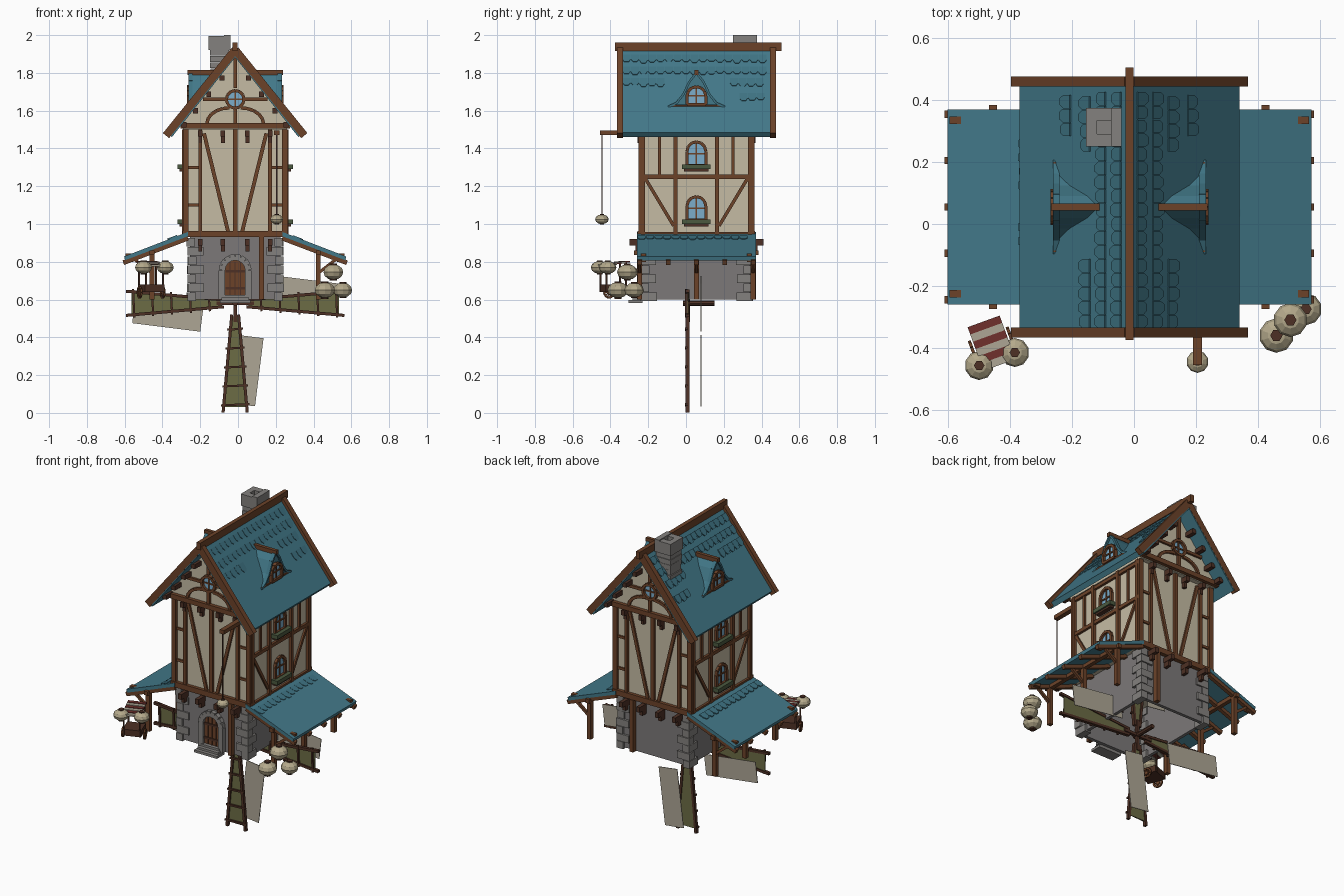
import bpy, bmesh, random
from math import sin, cos, pi, radians
from mathutils import Matrix, Vector

if "Cube" in bpy.data.objects:
    bpy.data.objects.remove(bpy.data.objects["Cube"])

random.seed(4)
C = Vector((-0.015, 0.055, 0))            # house centre; everything is built relative to it
COL = dict(wood=(.15, .055, .022), dark=(.075, .03, .018), teal=(.055, .19, .25), tile=(.048, .17, .225),
           plaster=(.56, .50, .37), stone=(.23, .22, .21), wall=(.2, .19, .19), olive=(.15, .15, .06),
           cream=(.46, .40, .26), glass=(.2, .42, .6), red=(.16, .03, .025), cloth=(.42, .38, .3), green=(.07, .1, .05))
MATS = {}
for k, c in COL.items():
    MATS[k] = bpy.data.materials.new(k)
    MATS[k].diffuse_color = (*c, 1)
parts = {}
I = Matrix()


def W(x, y, z):
    return Vector((x, y, z)) - C


def bm_of(name, mat):
    return parts.setdefault((name, mat), bmesh.new())


def box(name, mat, lo, hi, M=I):
    lo, hi = Vector(lo), Vector(hi)
    bmesh.ops.create_cube(bm_of(name, mat), size=1,
                          matrix=M @ Matrix.Translation((lo + hi) / 2) @ Matrix.Diagonal((*(hi - lo), 1)))


def prism(name, mat, pts, z0, z1, M=I):
    bm = bm_of(name, mat)
    a = [bm.verts.new(M @ Vector((u, v, z0))) for u, v in pts]
    b = [bm.verts.new(M @ Vector((u, v, z1))) for u, v in pts]
    bm.faces.new(a)
    bm.faces.new(b[::-1])
    for i in range(len(a)):
        j = (i + 1) % len(a)
        bm.faces.new((a[i], b[i], b[j], a[j]))


def bar(name, mat, p, q, w, z0, z1, M=I):
    p, q = Vector(p), Vector(q)
    d = (q - p).normalized() * w / 2
    n = Vector((-d.y, d.x))
    prism(name, mat, [p + n, p - n, q - n, q + n], z0, z1, M)


def path(name, mat, pts, w, z0, z1, M=I):
    for p, q in zip(pts, pts[1:]):
        bar(name, mat, p, q, w, z0, z1, M)


def frame(o, x, y):
    x, y = Vector(x).normalized(), Vector(y).normalized()
    return Matrix.Translation(o) @ Matrix((x, y, x.cross(y))).transposed().to_4x4()


def wall(n, dist):                          # u along the wall, v up, depth outward
    n = Vector(n)
    return frame(n * dist, Vector((0, 0, 1)).cross(n), (0, 0, 1))


def arch(w, v, h, n=6):
    return [(-w, v)] + [(-w * cos(pi * i / n), v + h - w + w * sin(pi * i / n)) for i in range(n + 1)] + [(w, v)]


def ring(r, n, cv=0, cu=0):
    return [(cu + r * cos(2 * pi * i / n), cv + r * sin(2 * pi * i / n)) for i in range(n)]


def window(M, v, w, h, sill=True):
    a = arch(w, v, h)
    prism("window_panes", "glass", a, -.01, .006, M)
    path("window_frames", "wood", a + [a[0]], .016, 0, .02, M)
    bar("window_frames", "wood", (0, v), (0, v + h), .008, 0, .012, M)
    bar("window_frames", "wood", (-w, v + h * .5), (w, v + h * .5), .008, 0, .012, M)
    if sill:
        box("window_planters", "green", (-w - .025, v - .02, 0), (w + .025, v + .005, .045), M)
        box("window_planters_base", "dark", (-w - .015, v - .032, 0), (w + .015, v - .02, .035), M)


def lantern(c, r, h):
    bmesh.ops.create_uvsphere(bm_of("lantern_balls", "cream"), u_segments=10, v_segments=6, radius=1,
                              matrix=Matrix.Translation(c) @ Matrix.Diagonal((r, r, h, 1)))
    for s in (-1, 1):
        prism("lantern_caps", "dark", ring(r * .36, 6), s * h * .85, s * h * 1.1, Matrix.Translation(c))


def tile_row(M, v, y0, y1, step=.045):      # M: x along ridge, y down the slope, z out
    y = y0
    while y < y1 - step * .5:
        a, l = step * .48, .05 + random.uniform(-.006, .006)
        prism("roof_tiles", "tile", [(y + u * a, v + t * l) for u, t in
              ((-1, 0), (1, 0), (1, .65), (.5, 1), (-.5, 1), (-1, .65))], -.004, .006, M)
        y += step


# ground floor: open stone shell with corner stones
for s in (-1, 1):
    box("stone_walls", "wall", (s * .22, -.285, .6), (s * .24, .285, .93))
    box("stone_walls", "wall", (-.22, s * .265, .6), (.22, s * .285, .93))
    for t in (-1, 1):
        for i in range(7):
            a, b = (.085, .05) if i % 2 else (.045, .085)
            e, z = random.uniform(0, .008), .592 + i * .048
            box("corner_stones", "stone", (s * (.25 + e - a), t * (.293 + e - b), z),
                (s * (.25 + e), t * (.293 + e), z + .045))

# upper storey and gable walls
box("upper_storey", "plaster", (-.265, -.29, .93), (.265, .29, 1.51))
prism("gable_walls", "plaster", [(-.275, 1.5), (.275, 1.5), (.275, 1.54), (0, 1.885), (-.275, 1.54)],
      -.64, 0, wall((0, -1, 0), .32))

# front and back timber framing
for t in (-1, 1):
    M = wall((0, t, 0), .285)
    for u, w in ((-.262, .03), (-.185, .02), (0, .024), (.185, .02), (.262, .03)):
        bar("timber_frame", "wood", (u, .93), (u, 1.5), w, 0, .022, M)
    for s in (-1, 1):
        bar("timber_frame", "wood", (s * .165, 1.48), (s * .035, .95), .02, 0, .016, M)
        for v in (1.1, 1.3):
            bar("timber_frame", "wood", (s * .185, v), (s * .262, v), .016, 0, .014, M)
    bar("timber_frame", "wood", (-.28, .947), (.28, .947), .034, 0, .026, M)
    for u in (-.185, -.065, .065, .185):    # jetty and gable brackets
        for v, d in ((.9, .07), (1.475, .05)):
            box("brackets", "dark", (u - .012, v - .013, -.03), (u + .012, v + .02, d), M)
            box("brackets", "dark", (u - .01, v - .045, -.03), (u + .01, v - .013, d * .55), M)
    G = wall((0, t, 0), .315)
    bar("gable_timbers", "wood", (-.29, 1.52), (.29, 1.52), .03, 0, .028, G)
    bar("gable_timbers", "wood", (0, 1.72), (0, 1.88), .02, 0, .02, G)
    bar("gable_timbers", "wood", (0, 1.52), (0, 1.61), .02, 0, .02, G)
    for s in (-1, 1):
        path("gable_timbers", "wood", [(s * (.03 + .12 * cos(a * pi / 10)), 1.53 + .085 * sin(a * pi / 10))
                                       for a in range(6)], .018, 0, .018, G)
        bar("gable_timbers", "wood", (s * .05, 1.66), (s * .17, 1.66), .018, 0, .018, G)
        for u in (.07, .14, .21, .27):      # purlin ends
            v = 1.86 - u * 1.24
            box("purlin_ends", "dark", (s * u - .013, v - .014, 0), (s * u + .013, v + .014, .07), G)
    r = ring(.047, 12, 1.66)
    prism("round_windows", "glass", r, 0, .008, G)
    path("round_window_frames", "wood", r + [r[0]], .016, 0, .024, G)
    bar("round_window_frames", "wood", (-.047, 1.66), (.047, 1.66), .008, 0, .014, G)
    bar("round_window_frames", "wood", (0, 1.613), (0, 1.707), .008, 0, .014, G)
    bar("ground_posts", "wood", (t * -.14, .6), (t * -.14, .93), .026, 0, .03, M)

# door, stone surround and steps
D = wall((0, -1, 0), .285)
prism("door", "wood", arch(.055, .61, .2), -.01, .008, D)
path("door_surround", "stone", arch(.07, .6, .225, 8), .034, -.01, .026, D)
for u in (-.028, 0, .028):
    bar("door_battens", "dark", (u, .615), (u, .8), .005, 0, .012, D)
for v in (.66, .75):
    bar("door_battens", "dark", (-.052, v), (.052, v), .014, 0, .014, D)
for i in range(3):
    box("door_steps", "stone", (-.08 + i * .008, .582 + i * .013, 0), (.08 - i * .008, .597 + i * .013, .075 - i * .022), D)

# side framing, windows, dormers and lean-to roofs
DZ, DX = .44, .355
for s in (-1, 1):
    M = wall((s, 0, 0), .26)
    for u in (-.283, -.11, .11, .283):
        bar("timber_frame", "wood", (u, .93), (u, 1.5), .022, 0, .022, M)
    for v in (.947, 1.25, 1.48):
        bar("timber_frame", "wood", (-.295, v), (.295, v), .022, 0, .02, M)
    for t in (-1, 1):
        bar("timber_frame", "wood", (t * .27, 1.24), (t * .12, .99), .018, 0, .016, M)
        bar("timber_frame", "wood", (t * .195, 1.25), (t * .195, 1.48), .016, 0, .016, M)
    window(M, 1.02, .05, .125)
    window(M, 1.31, .05, .125)
    # flared dormer
    M = wall((s, 0, 0), .235)
    half = [(-.15, 1.62), (-.105, 1.64), (-.07, 1.685), (-.036, 1.755)]
    bell = half + [(0, 1.8)] + [(-u, v) for u, v in half[::-1]]
    prism("dormers", "teal", bell, -.16, 0, M)
    path("dormer_rims", "tile", bell, .012, -.01, .012, M)
    window(M, 1.632, .05, .095, False)
    bar("dormer_rims_base", "wood", (-.145, 1.625), (.145, 1.625), .012, -.01, .01, M)
    box("dormer_ridges", "wood", (-.011, 1.79, -.15), (.011, 1.815, .018), M)
    # lean-to
    F = wall((0, -1, 0), 0)
    prism("lean_to_roofs", "teal", [(s * .25, .958), (s * .588, .828), (s * .583, .808), (s * .25, .935)], -.315, .315, F)
    for y in (-.3, -.15, 0, .15, .3):
        bar("lean_to_rafters", "wood", (s * .25, .925), (s * .592, .795), .025, y - .012, y + .012, F)
    for y in (-.3, 0, .3):
        box("lean_to_posts", "wood", (s * .44 - .013, y - .013, .6), (s * .44 + .013, y + .013, .85))
        bar("lean_to_braces", "wood", (s * .44, .74), (s * .53, .81), .016, y - .008, y + .008, F)
    for y in (-.28, .28):
        box("lean_to_corner_pegs", "wood", (s * .56 - .02, y - .012, .8), (s * .56 + .02, y + .012, .845))
    box("lean_to_plates", "wood", (s * .44 - .013, -.33, .835), (s * .44 + .013, .33, .86))
    tile_row(frame((s * .25, 0, .958), (0, 1, 0), (s * .338, 0, -.13)), .06, -.29, .315)
    # main roof tiles and verge boards
    R = frame((0, 0, 1.925), (0, 1, 0), (s * DX, 0, -DZ))
    for v, a, b in ((.04, -.37, .39), (.12, -.37, .39), (.2, -.37, -.16), (.2, .2, .39), (.3, .25, .39)):
        tile_row(R, v, a, b)
    for y in (-.405, .405):
        bar("verge_boards", "wood", (0, 1.922), (s * .366, 1.468), .042, y - .016, y + .016, F)

# main roof and ridge
prism("main_roof", "teal", [(-.355, 1.485), (0, 1.925), (.355, 1.485), (.335, 1.46), (0, 1.882), (-.335, 1.46)],
      -.42, .42, wall((0, -1, 0), 0))
box("ridge_beam", "wood", (-.013, -.43, 1.915), (.013, .45, 1.96))

# chimney: rough courses with an open cap
for i in range(8):
    e, z = random.uniform(0, .008), 1.66 + i * .033
    box("chimney_shaft", "stone", (-.128 - e, .207 - e, z), (-.037 + e, .308 + e, z + .031))
for lo, hi in (((-.14, .195), (-.105, .32)), ((-.06, .195), (-.025, .32)),
               ((-.105, .195), (-.06, .235)), ((-.105, .28), (-.06, .32))):
    box("chimney_cap", "stone", (*lo, 1.92), (*hi, 2 - random.choice((0, .006))))

# windmill sails under the house
for k in range(4):
    S = wall((0, -1, 0), 0)
    S = Matrix.Translation((0, -.045, .58)) @ S @ Matrix.Rotation(k * pi / 2, 4, 'Z')
    prism("sail_panels", "olive", [(-.02, -.07), (.02, -.07), (.055, -.55), (-.055, -.55)], -.003, .003, S)
    for s in (-1, 1):
        bar("sail_rails", "dark", (s * .018, -.06), (s * .064, -.578), .016, -.008, .012, S)
    bar("sail_rails", "dark", (0, 0), (0, -.1), .018, -.01, .01, S)
    for i in range(5):
        v = .14 + i * .1
        bar("sail_rungs", "dark", (-.03 - v * .085, -v), (.03 + v * .085, -v + .006), .011, .002, .014, S)
    prism("sail_sheets", "cloth", [(.02, -.168), (.15, -.185), (.105, -.545), (-.025, -.53)], -.072, -.068, S)
prism("sail_shaft", "dark", ring(.014, 8, .58), -.095, .07, wall((0, -1, 0), 0))

# hoist beam with hanging lantern
box("hoist_beam", "wood", W(.19, -.455, 1.47), W(.22, -.22, 1.495))
box("hoist_rope", "dark", W(.202, -.448, 1.05), W(.208, -.442, 1.48))
lantern(W(.205, -.445, 1.025), .036, .026)

# lantern pile
for p, r in (((.505, -.31, .745), .055), ((.46, -.36, .65), .056), ((.555, -.275, .65), .052)):
    lantern(W(*p), r, r * .75)

# market cart with striped awning
K = Matrix.Translation(W(-.46, -.385, .61)) @ Matrix.Rotation(radians(20), 4, 'Z')
box("cart_box", "dark", (-.055, -.055, .03), (.055, .055, .07), K)
for s in (-1, 1):
    for t in (-1, 1):
        box("cart_posts", "dark", (s * .048 - .004, t * .055 - .004, .03), (s * .048 + .004, t * .055 + .004, .19), K)
    X = K @ wall((s, 0, 0), .06)
    r = ring(.028, 10, .028)
    path("cart_wheels", "wood", r + [r[0]], .009, 0, .01, X)
    for i in range(5):
        bar("cart_wheels", "wood", r[i], r[i + 5], .005, .002, .008, X)
for i in range(6):
    y = -.075 + i * .025
    box("cart_awning_red" if i % 2 else "cart_awning_pale", "red" if i % 2 else "cloth",
        (-.055, y, .165 + i * .004), (.055, y + .025, .175 + i * .004), K)
for p in ((-.5, -.457, .77), (-.385, -.415, .77)):
    lantern(W(*p), .047, .034)

# turn the collected geometry into objects
for (name, mat), bm in parts.items():
    bmesh.ops.recalc_face_normals(bm, faces=bm.faces)
    me = bpy.data.meshes.new(name)
    bm.to_mesh(me)
    bm.free()
    me.materials.append(MATS[mat])
    ob = bpy.data.objects.new(name, me)
    ob.location = C
    bpy.context.collection.objects.link(ob)

for m in bpy.data.materials:
    if m.users and not m.is_grease_pencil:
        m.use_nodes = True
        m.node_tree.nodes["Principled BSDF"].inputs["Base Color"].default_value = m.diffuse_color
